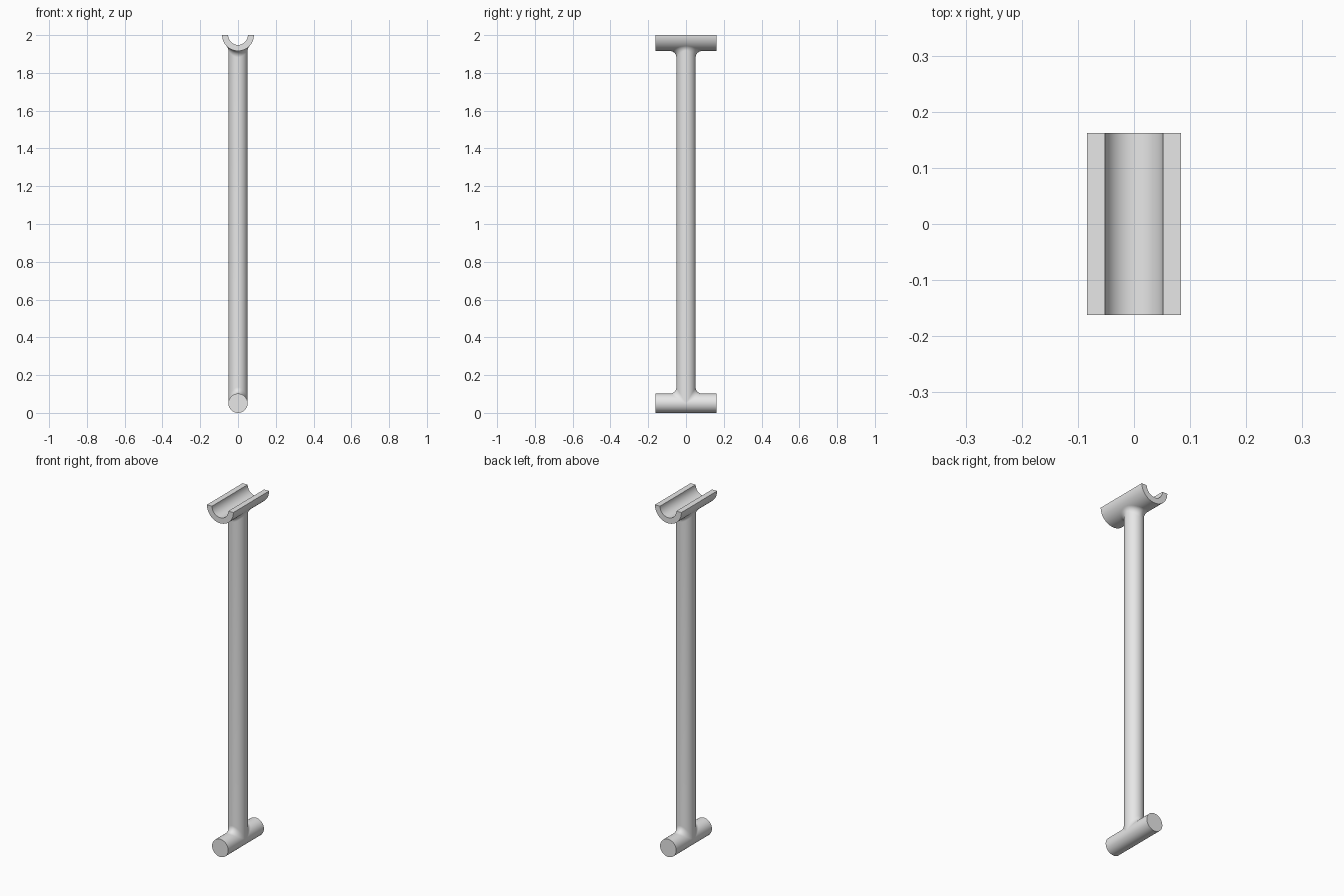
import bpy, bmesh
from math import sin, cos, pi, sqrt, radians
from mathutils import Vector

cube = bpy.data.objects.get("Cube")
if cube:
    bpy.data.objects.remove(cube)

POLE_R = 0.051      # pole and foot bar radius
CRADLE_R = 0.084    # cradle outer radius
CRADLE_IN = 0.052   # cradle inner radius
HALF_LEN = 0.162    # half length of bar and cradle
FILLET = 0.034      # blend radius at both joints
TOP = 2.0
SIDES = 96

grey = bpy.data.materials.new("light_grey")
grey.use_nodes = True
grey.diffuse_color = (0.8, 0.8, 0.8, 1)
grey.node_tree.nodes["Principled BSDF"].inputs["Base Color"].default_value = (0.8, 0.8, 0.8, 1)


def finish(bm, name):
    mesh = bpy.data.meshes.new(name)
    bm.to_mesh(mesh)
    bm.free()
    mesh.materials.append(grey)
    obj = bpy.data.objects.new(name, mesh)
    bpy.context.collection.objects.link(obj)
    bpy.ops.object.select_all(action='DESELECT')
    obj.select_set(True)
    bpy.context.view_layer.objects.active = obj
    bpy.ops.object.shade_smooth_by_angle(angle=radians(35))
    return obj


def extrude_along_y(name, profile):
    """Extrude a closed x-z profile from front to back."""
    bm = bmesh.new()
    face = bm.faces.new([bm.verts.new((x, -HALF_LEN, z)) for x, z in profile])
    new = bmesh.ops.extrude_face_region(bm, geom=[face], use_keep_orig=True)["geom"]
    verts = [v for v in new if isinstance(v, bmesh.types.BMVert)]
    bmesh.ops.translate(bm, verts=verts, vec=(0, 2 * HALF_LEN, 0))
    bmesh.ops.recalc_face_normals(bm, faces=bm.faces)
    return finish(bm, name)


def arc(radius, z, start, end, steps):
    angles = [start + (end - start) * i / steps for i in range(steps + 1)]
    return [(radius * cos(a), z + radius * sin(a)) for a in angles]


def joint_point(a, bar_r, t):
    """Point on the rolling-ball blend between pole (t=0) and bar (t=1),
    measured away from the bar axis."""
    reach = POLE_R + FILLET
    x, y = reach * cos(a), reach * sin(a)
    height = sqrt(max((bar_r + FILLET) ** 2 - x * x, 0))
    centre = Vector((x, y, height))
    to_pole = Vector((-cos(a), -sin(a), 0))
    to_bar = Vector((-x, 0, -height)).normalized()
    return centre + FILLET * to_pole.lerp(to_bar, t).normalized()


# Foot bar
extrude_along_y("foot_bar", arc(POLE_R, POLE_R, 0, 2 * pi, SIDES)[:-1])

# Half-pipe cradle on top
extrude_along_y("top_cradle",
                arc(CRADLE_R, TOP, pi, 2 * pi, SIDES // 2)
                + arc(CRADLE_IN, TOP, 2 * pi, pi, SIDES // 2))

# Pole with blended joints at both ends
STEPS = 10
bm = bmesh.new()
angles = [2 * pi * j / SIDES for j in range(SIDES)]
rings = []
for i in range(STEPS + 1):
    points = [joint_point(a, POLE_R, 1 - i / STEPS) for a in angles]
    rings.append([bm.verts.new((p.x, p.y, POLE_R + p.z)) for p in points])
for i in range(STEPS + 1):
    points = [joint_point(a, CRADLE_R, i / STEPS) for a in angles]
    rings.append([bm.verts.new((p.x, p.y, TOP - p.z)) for p in points])
for low, high in zip(rings, rings[1:]):
    for j in range(SIDES):
        k = (j + 1) % SIDES
        bm.faces.new((low[j], low[k], high[k], high[j]))
bmesh.ops.remove_doubles(bm, verts=bm.verts, dist=0.00001)
finish(bm, "pole")
